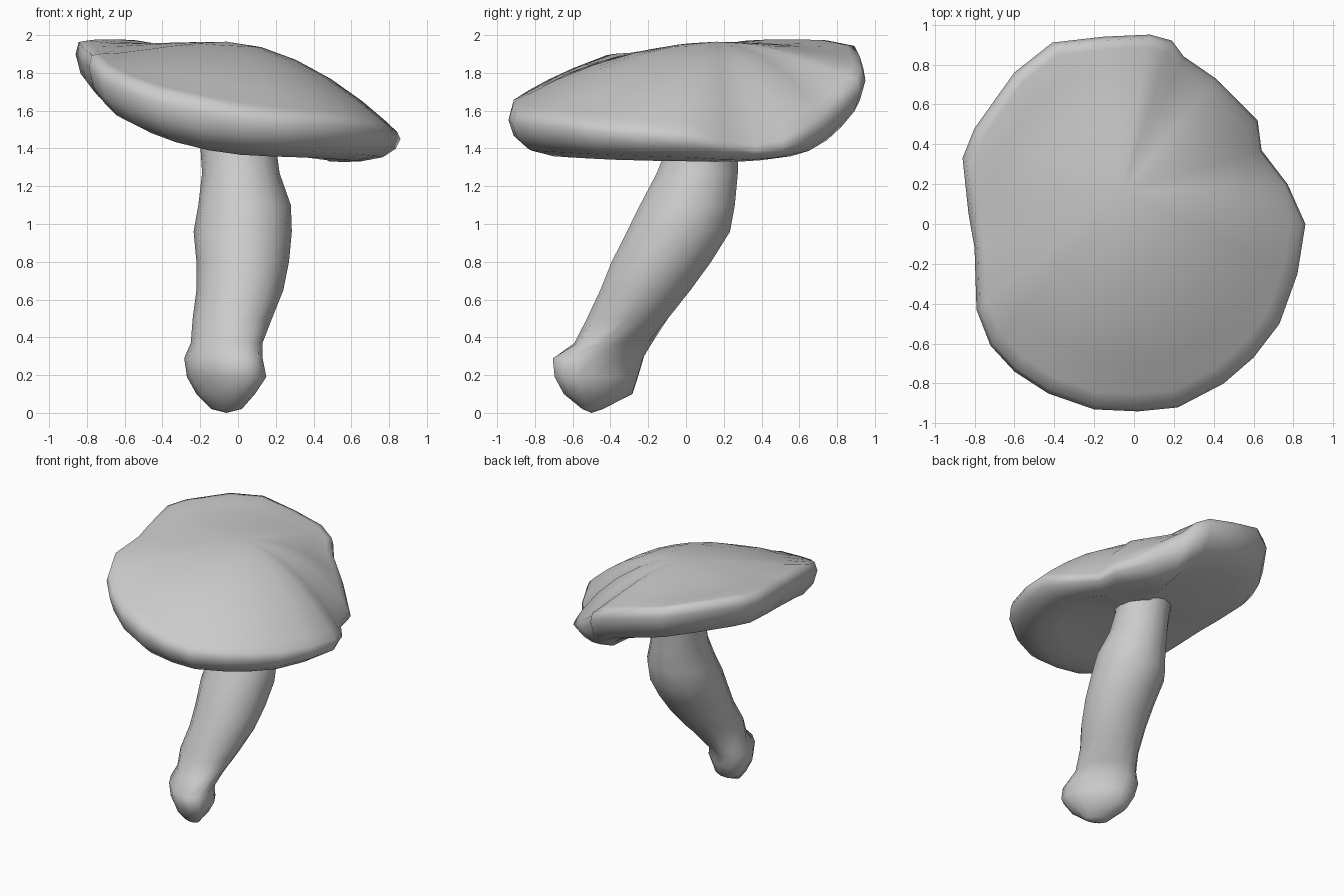
import bpy
import bmesh
from math import cos, sin, tau

default_cube = bpy.data.objects.get("Cube")
if default_cube:
    bpy.data.objects.remove(default_cube, do_unlink=True)


def make_material(name, colour):
    material = bpy.data.materials.new(name)
    material.use_nodes = True
    material.diffuse_color = colour
    material.node_tree.nodes["Principled BSDF"].inputs["Base Color"].default_value = colour
    return material


def skin_rings(name, rings, start, end, material):
    """Join closed rings of points into one smooth skin with a pole at each end."""
    bm = bmesh.new()
    loops = [[bm.verts.new(point) for point in ring] for ring in rings]
    count = len(loops[0])
    for lower, upper in zip(loops, loops[1:]):
        for i in range(count):
            j = (i + 1) % count
            bm.faces.new((lower[i], lower[j], upper[j], upper[i]))
    for pole, loop in ((start, loops[0]), (end, loops[-1])):
        tip = bm.verts.new(pole)
        for i in range(count):
            bm.faces.new((tip, loop[i], loop[(i + 1) % count]))
    bmesh.ops.recalc_face_normals(bm, faces=bm.faces)
    for face in bm.faces:
        face.smooth = True
    mesh = bpy.data.meshes.new(name)
    bm.to_mesh(mesh)
    bm.free()
    mesh.materials.append(material)
    part = bpy.data.objects.new(name, mesh)
    bpy.context.collection.objects.link(part)
    return part


grey = make_material("plain grey", (0.6, 0.6, 0.6, 1.0))

# Cap: wavy tilted rim, anticlockwise from the left side (x, y, z)
rim = [
    (.86, .0, 1.45), (.77, .2, 1.41), (.64, .37, 1.39), (.62, .52, 1.41),
    (.41, .73, 1.52), (.25, .84, 1.63), (.19, .92, 1.7), (.08, .95, 1.76),
    (-.15, .94, 1.82), (-.41, .91, 1.88), (-.6, .76, 1.91), (-.8, .48, 1.91),
    (-.86, .33, 1.9), (-.83, .05, 1.86), (-.8, -.12, 1.84), (-.79, -.43, 1.83),
    (-.72, -.61, 1.76), (-.6, -.74, 1.7), (-.43, -.85, 1.64), (-.2, -.93, 1.59),
    (.02, -.94, 1.55), (.22, -.92, 1.53), (.45, -.8, 1.52), (.6, -.67, 1.51),
    (.73, -.5, 1.49), (.82, -.25, 1.47),
]
crown = (-.06, .16, 1.965)     # middle of the top
hollow = (0, 0, 1.47)          # middle of the underside
reach = range(-4, 5)
soft = [sum(rim[(i + k) % len(rim)][2] for k in reach) / len(reach)
        for i in range(len(rim))]


def lip_drop(z):
    """Depth of the rolled lip below the rim, shallower on the low side."""
    return max(.08, min(.22, .12 + .7 * (z - 1.45)))


def cap_ring(scale, height, middle=hollow):
    """Rim shrunk towards the middle, where its waviness fades away."""
    inset = 1 - scale
    return [(x * scale + middle[0] * inset, y * scale + middle[1] * inset,
             height(s + (z - s) * scale ** 3))
            for (x, y, z), s in zip(rim, soft)]


def dome(scale):
    top = crown[2]
    return cap_ring(scale, lambda z: top + (z + .08 - top) * (scale / .93) ** 1.75, crown)


def gill(scale):
    blend = (scale / .76) ** 1.5
    base = hollow[2]
    return cap_ring(scale, lambda z: base + (z - lip_drop(z) - base) * blend)


cap_rings = [dome(s) for s in (.2, .4, .6, .78, .92)]
for scale, lift in ((.98, -.3), (1, 0), (.97, .45), (.89, .82)):
    cap_rings.append(cap_ring(scale, lambda z: z - lift * lip_drop(z)))
cap_rings += [gill(s) for s in (.76, .6, .4, .25)]
skin_rings("cap", cap_rings, crown, hollow, grey)

# Stem: leaning, swollen at the foot (z, x range, y range)
sections = [
    (.02, -.14, .02, -.55, -.44), (.1, -.22, .09, -.65, -.28),
    (.19, -.27, .15, -.7, -.25), (.29, -.285, .13, -.71, -.22),
    (.37, -.25, .13, -.59, -.18), (.5, -.24, .18, -.53, -.09),
    (.65, -.22, .24, -.46, .03), (.8, -.22, .27, -.4, .14),
    (.96, -.235, .285, -.32, .24), (1.1, -.21, .28, -.25, .265),
    (1.27, -.19, .22, -.16, .28), (1.42, -.2, .2, -.1, .28),
    (1.56, -.22, .22, -.09, .3),
]
sides = 14
stem_rings = []
for z, left, right, front, back in sections:
    # The foot is stretched along one diagonal
    skew = .48 * max(0, min(1, (.45 - z) / .15))
    turns = [tau * i / sides for i in range(sides)]
    stem_rings.append([
        ((left + right) / 2 + (right - left) / 2 * cos(turn),
         (front + back) / 2 + (back - front) / 2 * sin(turn - skew), z)
        for turn in turns])
skin_rings("stem", stem_rings, (-.06, -.5, 0), (0, .1, 1.6), grey)
